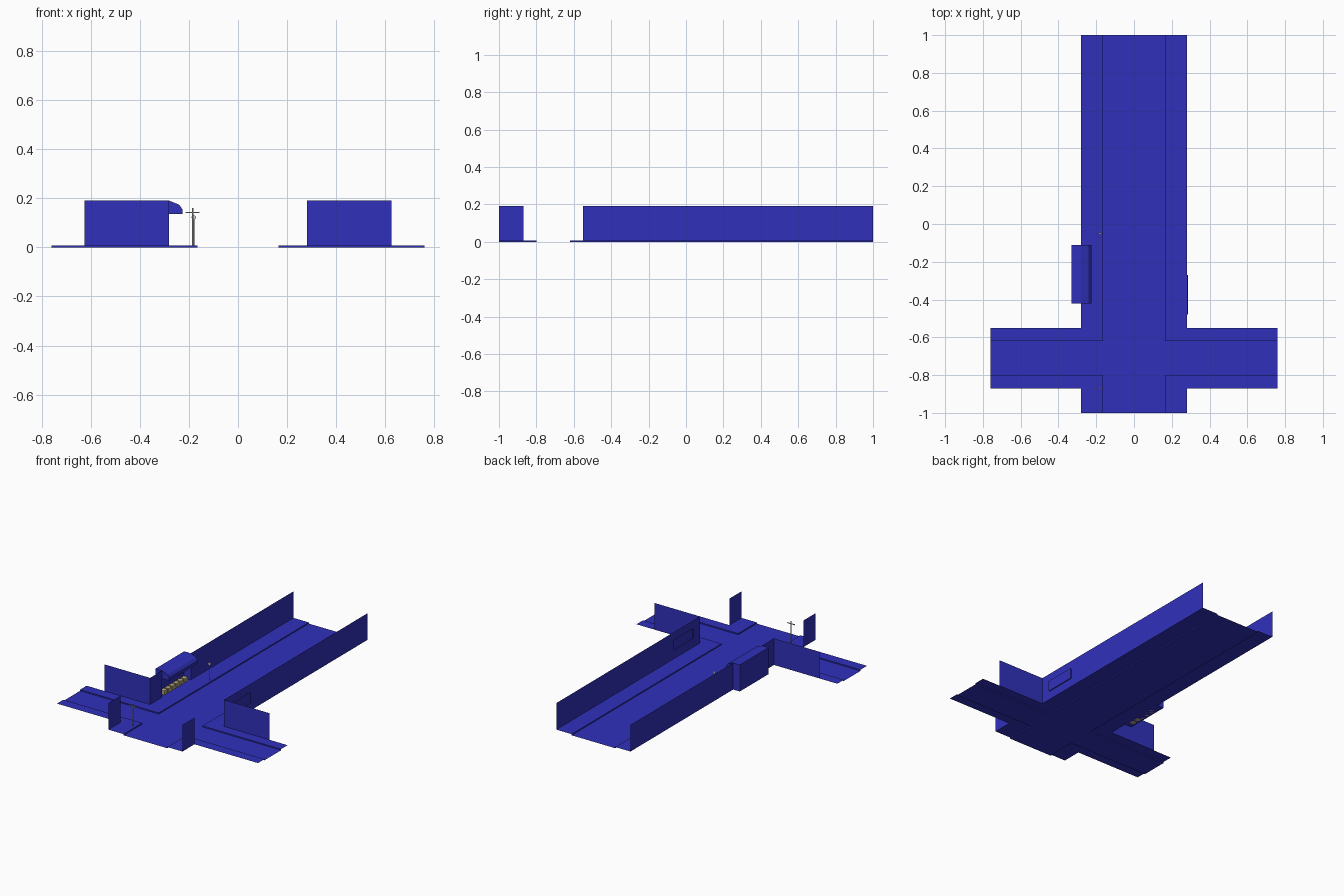
import bpy, bmesh, math
from mathutils import Vector

if "Cube" in bpy.data.objects:
    bpy.data.objects.remove(bpy.data.objects["Cube"])


def material(name, rgb):
    m = bpy.data.materials.new(name)
    m.diffuse_color = (*rgb, 1)
    m.use_nodes = True
    m.node_tree.nodes["Principled BSDF"].inputs["Base Color"].default_value = m.diffuse_color
    return m


BLUE = material("blue", (0.03, 0.03, 0.5))
TAN = material("tan", (0.45, 0.38, 0.2))


def quads(name, faces, mat=BLUE):
    """Object from a list of polygons, welded together."""
    bm = bmesh.new()
    for f in faces:
        bm.faces.new([bm.verts.new(v) for v in f])
    bmesh.ops.remove_doubles(bm, verts=bm.verts, dist=1e-5)
    me = bpy.data.meshes.new(name)
    bm.to_mesh(me)
    bm.free()
    ob = bpy.data.objects.new(name, me)
    bpy.context.collection.objects.link(ob)
    if mat:
        me.materials.append(mat)
    return ob


def flat(x0, x1, y0, y1, z):
    return [(x0, y0, z), (x1, y0, z), (x1, y1, z), (x0, y1, z)]


def wall_x(x, y0, y1, z0, z1):
    return [(x, y0, z0), (x, y1, z0), (x, y1, z1), (x, y0, z1)]


def wall_y(y, x0, x1, z0, z1):
    return [(x0, y, z0), (x1, y, z0), (x1, y, z1), (x0, y, z1)]


def box(name, lo, hi, mat=None):
    bpy.ops.mesh.primitive_cube_add(size=1, location=(Vector(lo) + Vector(hi)) / 2)
    ob = bpy.context.object
    ob.name = name
    ob.scale = Vector(hi) - Vector(lo)
    if mat:
        ob.data.materials.append(mat)
    return ob


def rod(name, x, y, z0, z1, r):
    bpy.ops.mesh.primitive_cylinder_add(vertices=8, radius=r, depth=z1 - z0,
                                        location=(x, y, (z0 + z1) / 2))
    bpy.context.object.name = name


H, K = 0.19, 0.008            # wall height, kerb height
W, R, E = 0.28, 0.165, 0.76   # facade line, road half width, side street end
N0, N1, S0, S1 = -0.55, -0.62, -0.8, -0.87   # side street: facade, kerbs, south edge

# Crossing roads
quads("road", [flat(-R, R, -1, 1, 0),
               flat(-E, -R, S0, N1, 0), flat(R, E, S0, N1, 0)])

for s, side in ((-1, "left"), (1, "right")):
    # L-shaped raised pavements with kerbs
    quads(side + "_pavement", [
        flat(s * R, s * W, N0, 1, K), flat(s * R, s * W, N1, N0, K),
        flat(s * W, s * E, N1, N0, K),
        wall_x(s * R, N1, 1, 0, K), wall_y(N1, s * R, s * E, 0, K)])
    quads(side + "_front_pavement", [
        flat(s * R, s * W, -1, S1, K), flat(s * R, s * W, S1, S0, K),
        flat(s * W, s * E, S1, S0, K),
        wall_x(s * R, -1, S0, 0, K), wall_y(S0, s * R, s * E, 0, K)])
    # Facades on the side street and at the near end
    quads(side + "_side_street_facade", [wall_y(N0, s * W, s * 0.625, K, H)])
    quads(side + "_front_facade", [wall_x(s * W, -1, S1, K, H)])

# Left facade with shop recess
A0, A1, B = -0.42, -0.11, -0.33
quads("left_facade", [wall_x(-W, N0, A0, K, H), wall_x(-W, A1, 1, K, H)])
quads("shop_recess", [wall_x(B, A0, A1, K, H), wall_y(A0, B, -W, K, H),
                      wall_y(A1, B, -W, K, H), flat(B, -W, A0, A1, H),
                      flat(B, -W, A0, A1, K)])

# Curved awning with closed ends
prof = [(-W, H), (-0.24, 0.174), (-0.226, 0.155), (-0.226, 0.135)]
strips = [[(a[0], A0, a[1]), (b[0], A0, b[1]), (b[0], A1, b[1]), (a[0], A1, a[1])]
          for a, b in zip(prof, prof[1:])]
caps = [[(x, y, z) for x, z in prof + [(-W, 0.135)]] for y in (A0, A1)]
quads("awning", strips + caps)

# Row of produce crates in the recess
for i in range(6):
    y = A0 + 0.035 + i * 0.044
    box("crate", (-0.318, y, K), (-0.286, y + 0.034, 0.035), TAN)

# Right facade with shallow window recess
y0, y1, z0, z1, D = -0.48, -0.27, 0.065, 0.135, 0.287
quads("right_facade", [wall_x(W, N0, y0, K, H), wall_x(W, y1, 1, K, H),
                       wall_x(W, y0, y1, K, z0), wall_x(W, y0, y1, z1, H)])
quads("window_recess", [wall_x(D, y0, y1, z0, z1), wall_y(y0, W, D, z0, z1),
                        wall_y(y1, W, D, z0, z1), flat(W, D, y0, y1, z0),
                        flat(W, D, y0, y1, z1)])

# Corner street sign: post and thin blade
rod("sign_post", -0.184, -0.872, K, 0.16, 0.003)
box("sign_blade", (-0.214, -0.874, 0.139), (-0.156, -0.87, 0.144))

# Parking meter
rod("meter_post", -0.18, -0.05, K, 0.12, 0.002)
bpy.ops.mesh.primitive_cylinder_add(vertices=12, radius=0.009, depth=0.008,
                                    location=(-0.18, -0.05, 0.122),
                                    rotation=(math.pi / 2, 0, 0))
bpy.context.object.name = "meter_head"
